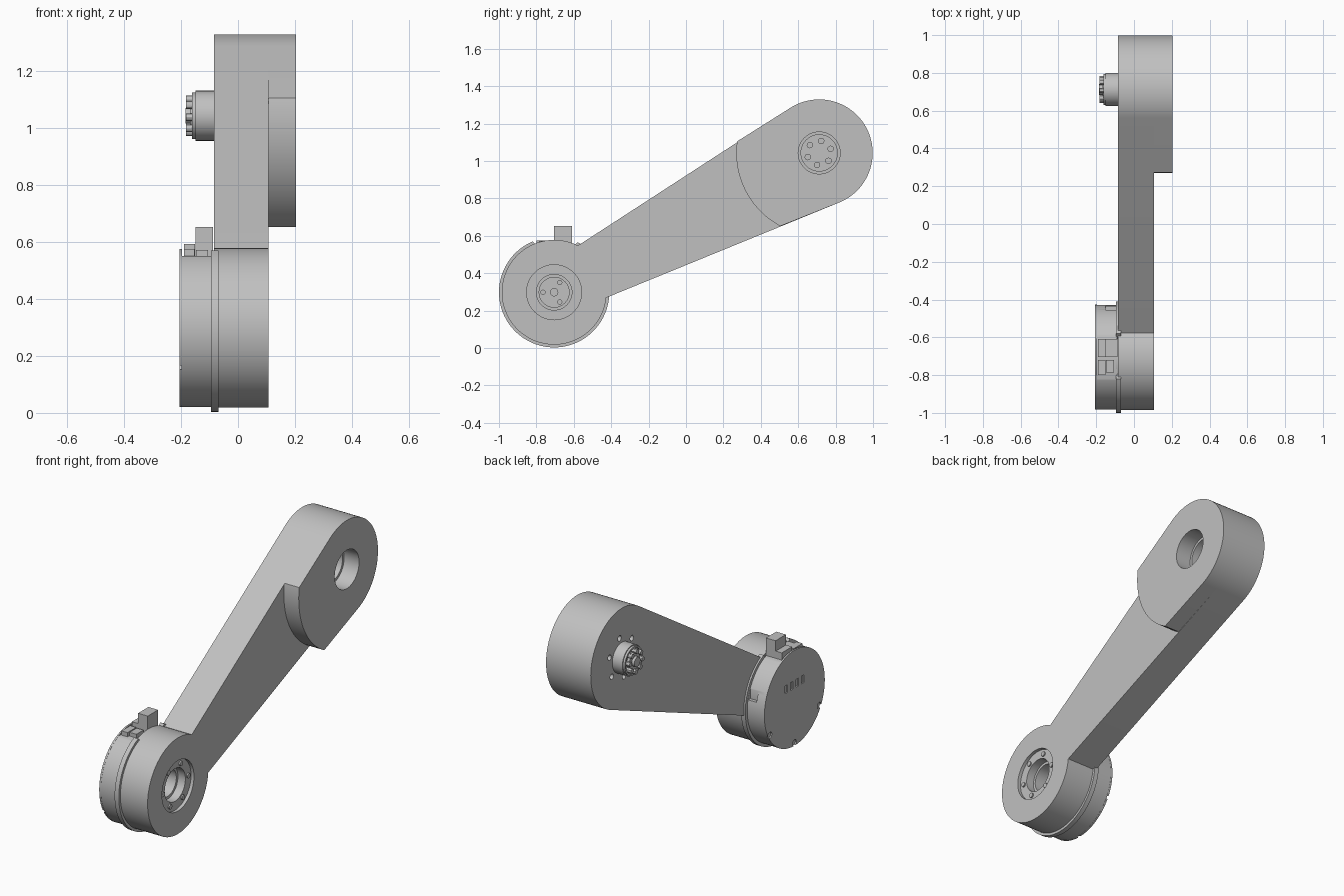
import bpy, bmesh
from math import cos, sin, radians

if "Cube" in bpy.data.objects:
    bpy.data.objects.remove(bpy.data.objects["Cube"])

grey = bpy.data.materials.new("satin grey")
grey.use_nodes = True
COLOR = (0.53, 0.53, 0.53, 1)
grey.diffuse_color = COLOR
grey.node_tree.nodes["Principled BSDF"].inputs["Base Color"].default_value = COLOR

LOW, HIGH = (-0.705, 0.298), (0.712, 1.043)   # joint centres in (y, z)


def arc(c, r, a0, a1, n=64):
    """Points on an arc in the y-z plane, angles in degrees."""
    return [(c[0] + r * cos(radians(a0 + (a1 - a0) * i / n)),
             c[1] + r * sin(radians(a0 + (a1 - a0) * i / n))) for i in range(n + 1)]


def disc(c, r, x0, x1, n=64):
    return arc(c, r, 0, 360, n)[:-1], x0, x1


def rect(y0, y1, z0, z1, x0, x1):
    return [(y0, z0), (y1, z0), (y1, z1), (y0, z1)], x0, x1


def bolts(c, ring, r, x0, x1, count, start=5, n=12):
    return [disc(p, r, x0, x1, n) for p in arc(c, ring, start, start + 360, count)[:-1]]


def build(name, solids):
    """Extrude each (outline, x0, x1) along x into one object."""
    bm = bmesh.new()
    for pts, x0, x1 in solids:
        face = bm.faces.new([bm.verts.new((x0, y, z)) for y, z in pts])
        out = bmesh.ops.extrude_face_region(bm, geom=[face])
        verts = [v for v in out["geom"] if isinstance(v, bmesh.types.BMVert)]
        bmesh.ops.translate(bm, verts=verts, vec=(x1 - x0, 0, 0))
    bmesh.ops.recalc_face_normals(bm, faces=bm.faces)
    me = bpy.data.meshes.new(name)
    bm.to_mesh(me)
    bm.free()
    me.materials.append(grey)
    ob = bpy.data.objects.new(name, me)
    bpy.context.collection.objects.link(ob)
    return ob


def carve(ob, solids):
    """Cut each solid out of the object in turn."""
    for solid in solids:
        cutter = build("cutter", [solid])
        cutter.hide_render = True
        mod = ob.modifiers.new("cut", "BOOLEAN")
        mod.operation, mod.solver, mod.object = "DIFFERENCE", "EXACT", cutter
        dg = bpy.context.evaluated_depsgraph_get()
        me = bpy.data.meshes.new_from_object(ob.evaluated_get(dg))
        ob.modifiers.clear()
        ob.data = me
        bpy.data.objects.remove(cutter)


parts = []

# Arm: large joint, tapering beam and small joint in one outline
arm = build("arm", [(arc(HIGH, 0.286, -67, 122) + arc(LOW, 0.28, 63, 354), -0.085, 0.107)])
carve(arm, [disc(HIGH, 0.097, -0.05, 0.2),
            disc(LOW, 0.147, 0.088, 0.2),
            disc(LOW, 0.095, -0.05, 0.2)]
      + bolts(HIGH, 0.12, 0.016, -0.1, -0.065, 6, 20, 16))
parts.append(arm)

# Thick pad around the upper joint
pad = build("upper_joint_pad", [(arc(HIGH, 0.286, -67, 122) + arc(HIGH, 0.443, 172, 242), 0.107, 0.203)])
carve(pad, [disc(HIGH, 0.112, 0.1, 0.3)])
parts.append(pad)
parts.append(build("upper_bore_bolts", bolts(HIGH, 0.065, 0.017, -0.055, -0.035, 6, 20)))

# Output shaft with its ring of screws
shaft = build("output_shaft", [disc(HIGH, 0.088, -0.15, -0.08), disc(HIGH, 0.082, -0.162, -0.15)])
carve(shaft, [disc(HIGH, 0.072, -0.2, -0.152)])
parts.append(shaft)
parts.append(build("shaft_hub", [disc(HIGH, 0.05, -0.168, -0.15), disc(HIGH, 0.028, -0.185, -0.168)]))
parts.append(build("shaft_screws", bolts(HIGH, 0.058, 0.013, -0.183, -0.15, 8)))

# Lower bore: seat screws and inner hub
parts.append(build("lower_seat_bolts", bolts(LOW, 0.118, 0.014, 0.08, 0.096, 6)))
ring = build("lower_bearing_ring", [disc(LOW, 0.095, -0.05, 0.04)])
carve(ring, [disc(LOW, 0.08, -0.1, 0.1)])
parts.append(ring)
hub = build("lower_hub", [disc(LOW, 0.08, -0.06, -0.03), disc(LOW, 0.022, -0.03, -0.01)])
parts.append(hub)
parts.append(build("lower_hub_screws", bolts(LOW, 0.06, 0.014, -0.04, -0.018, 3, 60)
                   + bolts(LOW, 0.05, 0.008, -0.04, -0.024, 3, 0)))

# Flange between arm and motor, open at the top for the connectors
flange = build("flange", [(arc(LOW, 0.295, 113, 425) + arc(LOW, 0.26, 65, 113, 16)[1:-1],
                           -0.095, -0.068)])
parts.append(flange)

# Motor housing with connector recess, side socket and lower cover seam
motor = build("motor_housing", [disc(LOW, 0.277, -0.196, -0.09, 96)])
carve(motor, [rect(-0.83, -0.58, 0.55, 0.7, -0.3, 0),
              rect(-0.455, -0.4, 0.36, 0.42, -0.15, -0.096),
              rect(-1.1, -0.967, 0.155, 0.162, -0.3, -0.1),
              rect(-0.461, -0.4, 0.155, 0.162, -0.3, -0.1)])
parts.append(motor)

# Motor back plate with vent slots and rim screw pockets
plate = build("motor_back_plate", [disc(LOW, 0.278, -0.206, -0.196, 96)])
carve(plate, [rect(LOW[0] + o - 0.012, LOW[0] + o + 0.012, 0.355, 0.4, -0.3, -0.198)
              for o in (-0.075, -0.025, 0.025, 0.075)]
      + [disc(p, 0.018, -0.3, -0.198, 20) for p in arc(LOW, 0.262, -150, -30, 2)])
parts.append(plate)

# Cable connectors on top of the motor
parts.append(build("connectors", [
    rect(-0.705, -0.61, 0.54, 0.652, -0.15, -0.088),
    rect(-0.705, -0.61, 0.54, 0.592, -0.19, -0.151),
    rect(-0.8, -0.72, 0.54, 0.575, -0.19, -0.152),
    rect(-0.785, -0.72, 0.54, 0.572, -0.148, -0.105)]))

# Smooth round walls, sharp edges
bpy.ops.object.select_all(action="DESELECT")
for ob in parts:
    ob.select_set(True)
bpy.context.view_layer.objects.active = arm
bpy.ops.object.shade_smooth_by_angle(angle=radians(30))
